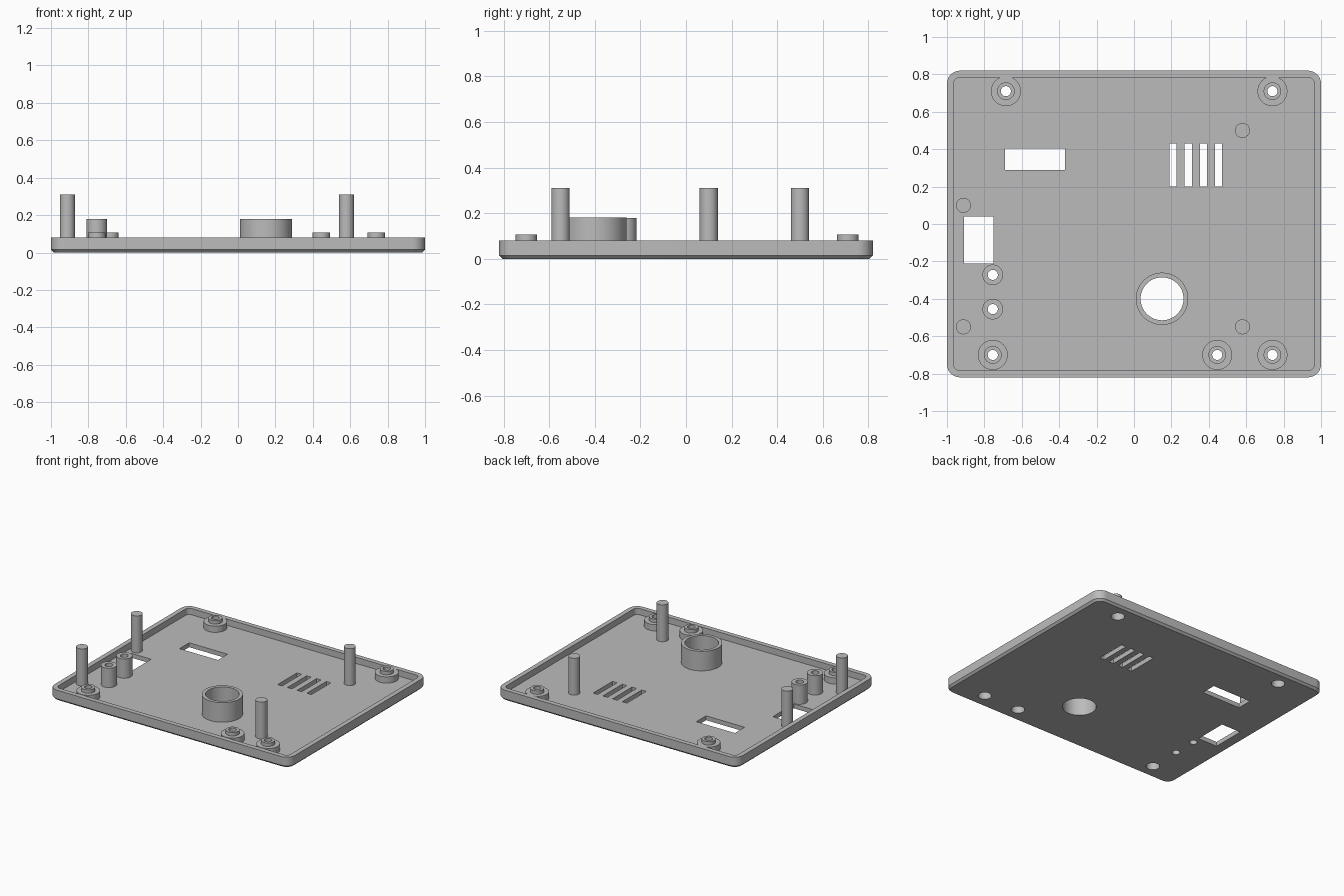
import bpy, bmesh
from math import cos, sin, pi

cube = bpy.data.objects.get("Cube")
if cube:
    bpy.data.objects.remove(cube, do_unlink=True)

GREY = (0.5, 0.5, 0.5, 1)
mat = bpy.data.materials.new("plain grey plastic")
mat.use_nodes = True
mat.diffuse_color = GREY
mat.node_tree.nodes["Principled BSDF"].inputs["Base Color"].default_value = GREY

FLOOR, RIM = 0.033, 0.08
SCREWS = [(-0.685, 0.71), (0.74, 0.71), (-0.755, -0.70), (0.445, -0.70), (0.74, -0.70)]
STANDOFFS = [(-0.755, -0.272), (-0.755, -0.455)]
POSTS = [(-0.912, 0.10), (-0.912, -0.55), (0.58, 0.50), (0.58, -0.55)]
RING = (0.15, -0.40)


def finish(name, bm):
    bmesh.ops.recalc_face_normals(bm, faces=bm.faces[:])
    mesh = bpy.data.meshes.new(name)
    bm.to_mesh(mesh)
    bm.free()
    mesh.materials.append(mat)
    obj = bpy.data.objects.new(name, mesh)
    bpy.context.collection.objects.link(obj)
    return obj


def smooth(obj):
    bpy.ops.object.select_all(action='DESELECT')
    obj.select_set(True)
    bpy.context.view_layer.objects.active = obj
    bpy.ops.object.shade_smooth_by_angle(angle=pi / 6)


def bridge(bm, a, b):
    for i in range(len(a)):
        j = (i + 1) % len(a)
        bm.faces.new((a[i], a[j], b[j], b[i]))


def rounded_loop(bm, inset, radius, z, steps=8):
    """Rounded rectangle outline, inset from the outer tray edge."""
    cx, cy = 1 - inset - radius, 0.82 - inset - radius
    verts = []
    for k, (sx, sy) in enumerate([(1, 1), (-1, 1), (-1, -1), (1, -1)]):
        for i in range(steps + 1):
            a = (k + i / steps) * pi / 2
            verts.append(bm.verts.new((sx * cx + radius * cos(a), sy * cy + radius * sin(a), z)))
    return verts


def lathe(name, centre, profile, segments=48):
    """Revolve a closed (radius, z) profile about a vertical axis."""
    bm = bmesh.new()
    loops = []
    for r, z in profile:
        loops.append([bm.verts.new((centre[0] + r * cos(2 * pi * i / segments),
                                    centre[1] + r * sin(2 * pi * i / segments), z))
                      for i in range(segments)])
    for a, b in zip(loops, loops[1:] + loops[:1]):
        bridge(bm, a, b)
    obj = finish(name, bm)
    smooth(obj)
    return obj


def cylinder(bm, centre, radius, z0, z1, segments=48):
    made = bmesh.ops.create_cone(bm, cap_ends=True, segments=segments, radius1=radius,
                                 radius2=radius, depth=z1 - z0)
    bmesh.ops.translate(bm, verts=made["verts"], vec=(*centre, (z0 + z1) / 2))


def box(bm, x0, x1, y0, y1):
    verts = bmesh.ops.create_cube(bm, size=1)["verts"]
    bmesh.ops.scale(bm, verts=verts, vec=(x1 - x0, y1 - y0, 0.3))
    bmesh.ops.translate(bm, verts=verts, vec=((x0 + x1) / 2, (y0 + y1) / 2, 0))


# Shallow tray with a chamfered underside and a raised rim
bm = bmesh.new()
loops = [rounded_loop(bm, *s) for s in [(0.015, 0.055, 0), (0, 0.07, 0.015), (0, 0.07, RIM),
                                        (0.036, 0.034, RIM), (0.036, 0.034, FLOOR)]]
for a, b in zip(loops, loops[1:]):
    bridge(bm, a, b)
bm.faces.new(loops[0])
bm.faces.new(loops[-1])
tray = finish("tray", bm)

# Openings through the floor
bm = bmesh.new()
box(bm, -0.69, -0.37, 0.29, 0.405)
box(bm, -0.91, -0.75, -0.21, 0.04)
for i in range(4):
    x = 0.19 + i * 0.081
    box(bm, x, x + 0.038, 0.20, 0.43)
cylinder(bm, RING, 0.115, -0.1, 0.15)
for p in SCREWS:
    cylinder(bm, p, 0.046, -0.1, 0.15)
for p in STANDOFFS:
    cylinder(bm, p, 0.027, -0.1, 0.15)
cutter = finish("opening_cutter", bm)
cutter.hide_render = True
mod = tray.modifiers.new("openings", 'BOOLEAN')
mod.operation = 'DIFFERENCE'
mod.solver = 'EXACT'
mod.object = cutter
bpy.ops.object.select_all(action='DESELECT')
bpy.context.view_layer.objects.active = tray
tray.select_set(True)
bpy.ops.object.modifier_apply(modifier="openings")
bpy.data.objects.remove(cutter, do_unlink=True)
smooth(tray)

# Stepped screw bosses, counterbored from below
for i, p in enumerate(SCREWS):
    lathe(f"screw_boss_{i + 1}", p, [(0.08, FLOOR), (0.08, RIM), (0.047, RIM), (0.047, 0.106),
                                     (0.027, 0.106), (0.027, 0.06), (0.046, 0.06), (0.046, FLOOR)])

# Hollow standoffs and the large collar
for i, p in enumerate(STANDOFFS):
    lathe(f"standoff_{i + 1}", p, [(0.055, FLOOR), (0.055, 0.178), (0.027, 0.178), (0.027, FLOOR)])
lathe("round_collar", RING, [(0.14, FLOOR), (0.14, 0.18), (0.115, 0.18), (0.115, FLOOR)])

# Tall solid posts
for i, p in enumerate(POSTS):
    bm = bmesh.new()
    cylinder(bm, p, 0.04, FLOOR - 0.005, 0.31)
    smooth(finish(f"post_{i + 1}", bm))
